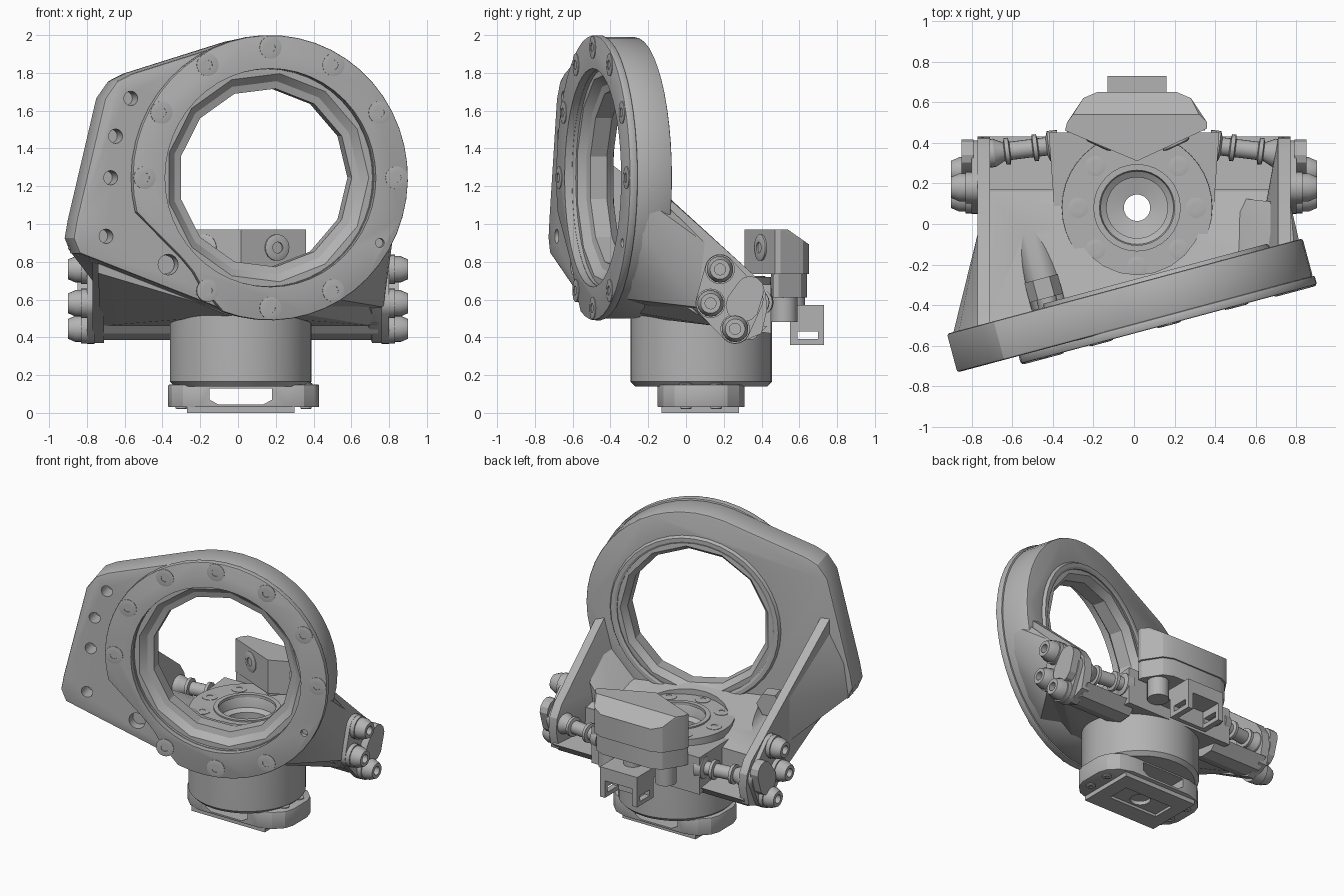
import bpy
import bmesh
from math import cos, sin, pi, radians
from mathutils import Matrix, Vector

default_cube = bpy.data.objects.get("Cube")
if default_cube:
    bpy.data.objects.remove(default_cube, do_unlink=True)

grey = bpy.data.materials.new("machined_grey")
grey.use_nodes = True
grey.diffuse_color = (.45, .45, .45, 1)
grey.node_tree.nodes["Principled BSDF"].inputs["Base Color"].default_value = grey.diffuse_color

parts = []
IDENTITY = Matrix.Identity(4)


def finish(name, bm, matrix=IDENTITY):
    """Turn a bmesh into a named object placed by a matrix."""
    bmesh.ops.remove_doubles(bm, verts=bm.verts, dist=.0005)
    bmesh.ops.recalc_face_normals(bm, faces=bm.faces)
    bm.transform(matrix)
    mesh = bpy.data.meshes.new(name)
    bm.to_mesh(mesh)
    bm.free()
    mesh.materials.append(grey)
    obj = bpy.data.objects.new(name, mesh)
    bpy.context.scene.collection.objects.link(obj)
    parts.append(obj)
    return obj


def lathe(name, profile, matrix=IDENTITY, sides=32, closed=False):
    """Revolve (radius, height) points about the local z axis."""
    bm = bmesh.new()
    rings = [[bm.verts.new((r * cos(2 * pi * i / sides), r * sin(2 * pi * i / sides), h))
              for i in range(sides)] for r, h in profile]
    pairs = list(zip(rings, rings[1:]))
    if closed:
        pairs.append((rings[-1], rings[0]))
    for low, high in pairs:
        for i in range(sides):
            j = (i + 1) % sides
            bm.faces.new((low[i], low[j], high[j], high[i]))
    return finish(name, bm, matrix)


def rod(name, radius, low, high, matrix=IDENTITY, sides=24):
    return lathe(name, [(0, low), (radius, low), (radius, high), (0, high)], matrix, sides)


def prism(name, outline, low, high, matrix=IDENTITY, bevel=.006):
    """Extrude an outline along local z, with rounded rims."""
    bm = bmesh.new()
    face = bm.faces.new([bm.verts.new((x, y, low)) for x, y in outline])
    new = bmesh.ops.extrude_face_region(bm, geom=[face])["geom"]
    moved = [v for v in new if isinstance(v, bmesh.types.BMVert)]
    bmesh.ops.translate(bm, verts=moved, vec=(0, 0, high - low))
    bmesh.ops.recalc_face_normals(bm, faces=bm.faces)
    rims = [e for e in bm.edges if abs(e.verts[0].co.z - e.verts[1].co.z) < .001]
    bmesh.ops.bevel(bm, geom=rims, offset=bevel, segments=2, profile=.5, affect='EDGES')
    return finish(name, bm, matrix)


def hull(name, points):
    """Convex solid around the given points."""
    bm = bmesh.new()
    for p in points:
        bm.verts.new(p)
    found = bmesh.ops.convex_hull(bm, input=bm.verts)
    loose = {g for g in found["geom_interior"] + found["geom_unused"]
             if isinstance(g, bmesh.types.BMVert)}
    bmesh.ops.delete(bm, geom=list(loose), context='VERTS')
    bmesh.ops.dissolve_limit(bm, angle_limit=.02, verts=bm.verts, edges=bm.edges)
    return finish(name, bm)


def box(name, xs, ys, zs):
    return hull(name, [(x, y, z) for x in xs for y in ys for z in zs])


def cut(obj, cutters):
    """Subtract the cutters, bake the result and discard them."""
    for cutter in cutters:
        mod = obj.modifiers.new("cut", 'BOOLEAN')
        mod.operation, mod.solver, mod.object = 'DIFFERENCE', 'EXACT', cutter
    graph = bpy.context.evaluated_depsgraph_get()
    graph.update()
    mesh = bpy.data.meshes.new_from_object(obj.evaluated_get(graph))
    obj.modifiers.clear()
    obj.data = mesh
    for cutter in cutters:
        parts.remove(cutter)
        bpy.data.objects.remove(cutter, do_unlink=True)


def arc(radius, start, end, steps, cx=0, cy=0):
    angles = [radians(start + (end - start) * i / steps) for i in range(steps + 1)]
    return [(cx + radius * cos(a), cy + radius * sin(a)) for a in angles]


def socket_screw(name, radius, height, matrix):
    lathe(name, [(0, height * .4), (radius * .42, height * .4), (radius * .42, height),
                 (radius * .75, height), (radius, height * .6), (radius, -.01)], matrix, 18)


# Ring frame: local x across, local y up, local z out of the front face
RING = Matrix.Translation((.172, -.493, 1.245)) @ Matrix.Rotation(radians(15), 4, 'Z') \
    @ Matrix.Rotation(pi / 2, 4, 'X')


def on_ring(x, y, depth=0):
    return RING @ Matrix.Translation((x, y, depth))


def plate_back(x, z, inset=.04):
    """World point just inside the rear face of the ring plate."""
    return (x, -.268 + .268 * (x - .104) - inset, z)


# Ring plate with its lopsided shoulder
shoulder = [(-.75, .55), (-.83, .51), (-.895, .42), (-1.05, -.22), (-1.068, -.32), (-1.035, -.4)]
plate = prism("ring_plate", arc(.745, -105, 105, 28) + shoulder, -.237, -.04, RING, .012)
holes = [rod("bore_cutter", .575, -.4, .1, RING, 48)]
for x, y in [(-.755, .42), (-.838, .22), (-.865, 0), (-.89, -.31)]:
    holes.append(rod("hole_cutter", .038, -.15, .1, on_ring(x, y), 16))
holes.append(rod("large_hole_cutter", .055, -.15, .1, on_ring(-.55, -.46), 16))
cut(plate, holes)

# Front flange, cut back beside the large hole
clearance = [(-.48, -.43), (-.42, -.5), (-.38, -.57), (-.32, -.64)]
flange = prism("front_flange", arc(.755, -110, 194, 42) + clearance, -.045, 0, RING, .008)
cut(flange, [rod("flange_bore_cutter", .578, -.1, .1, RING, 48),
             rod("pin_cutter", .024, -.03, .1, on_ring(.6, -.345), 12)])

# Faceted liner in the bore and the smooth rear lip
lathe("bore_liner", [(.6, -.06), (.555, -.06), (.515, -.1), (.475, -.11),
                     (.475, -.2), (.51, -.245), (.6, -.235)], RING, 13, closed=True)
lathe("rear_lip", [(.53, -.22), (.53, -.25), (.545, -.257), (.57, -.257), (.585, -.23)],
      RING, 40, closed=True)

# Flush flange screws, two positions left empty
for i in range(12):
    if i not in (7, 11):
        x, y = .69 * cos(i * pi / 6), .69 * sin(i * pi / 6)
        socket_screw("flange_screw", .06, .006, on_ring(x, y))

# Clamp bolt behind the large hole
rod("clamp_nut", .085, -.38, -.28, on_ring(-.55, -.46), 6)
rod("clamp_shank", .05, -.3, -.1, on_ring(-.55, -.46))

# Swivel hub with a stepped through hole
HUB = Matrix.Translation((.015, .08, 0))
lathe("swivel_hub", [(.065, .14), (.35, .14), (.375, .165), (.375, .5), (.37, .72), (.2, .72),
                     (.19, .7), (.18, .64), (.15, .62), (.15, .22), (.065, .2)], HUB, 40, closed=True)
lathe("hub_lip", [(.185, .71), (.185, .73), (.215, .73), (.215, .71)], HUB, 32, closed=True)
for i in range(8):
    turn = Matrix.Rotation(i * pi / 4, 4, 'Z')
    socket_screw("hub_screw", .05, .005, HUB @ turn @ Matrix.Translation((.29, 0, .72)))

# Cradle floor sloping up to the ring plate, and the block around the hub
floor = hull("cradle_floor", [(s * .73, .16, z) for s in (-1, 1) for z in (.46, .64)]
             + [plate_back(*p) for p in [(-.74, .8), (-.74, .74), (0, .52), (0, .7),
                                         (.3, .53), (.66, .66), (.68, .76)]])
block = hull("hub_block", [(s * x, y, z) for s in (-1, 1)
                           for x, y, z in [(.38, -.1, .5), (.38, -.1, .66),
                                           (.42, .45, .42), (.42, .45, .68)]])
for body in (floor, block):
    cut(body, [rod("hub_cutter", .33, 0, 1, HUB)])
cut(floor, [rod("trough_cutter", .085, -.9, -.24, on_ring(-.55, -.47))])

# Side ribs from the plate down to the pivot ends
tip = [(.37, .72), (.42, .64), (.43, .55), (.4, .42), (.28, .37), (.2, .41), (.1, .52)]
rib_roots = {1: [(.71, 1.19), (.77, 1.17), (.74, .9), (.6, .72), (.66, .8)],
             -1: [(-.71, 1.42), (-.77, 1.42), (-.71, .8), (-.77, .82)]}
for side, roots in rib_roots.items():
    hull("side_rib", [(side * x, y, z) for x in (.71, .77) for y, z in tip]
         + [plate_back(x, z) for x, z in roots])

# Left flare reaching across the ring rim, right flare behind the shoulder
rim_points = [(RING @ Vector((x, y, -.07)))[:] for x, y in
              [(.72, -.1), (.68, -.27), (.61, -.4), (.5, -.54), (.36, -.64)]]
hull("left_flare", rim_points + [plate_back(*p) for p in [(.79, 1.12), (.76, .92), (.35, .57)]]
     + [(.77, .06, .56), (.77, .1, .9), (.72, .1, .7), (.4, .14, .48)])
hull("right_flare", [plate_back(*p) for p in [(-.9, .87), (-.87, 1.1), (-.74, .8), (-.75, 1.35)]]
     + [(-.77, -.05, .7), (-.77, -.05, 1), (-.73, -.05, .7)])

# Pivot arms, shafts and bolted end plates, mirrored
bolts = [(.18, .76), (.13, .58), (.26, .445)]
for side in (-1, 1):
    hull("arm_floor", [(side * x, y, z) for x in (.34, .74) for y, z in
                       [(.13, .48), (.18, .42), (.27, .385), (.36, .39), (.43, .46)]])
    box("arm_wall", (side * .34, side * .74), (.12, .17), (.47, .64))
    axis = Matrix.Rotation(side * pi / 2, 4, 'Y')
    tilt = Matrix.Rotation(-side * radians(7), 4, 'Z')
    shaft = [(0, -.2), (.075, -.2), (.075, -.15), (.045, -.14)]
    for h in (-.1, .04):
        shaft += [(.045, h), (.066, h + .005), (.066, h + .025), (.045, h + .03)]
    lathe("pivot_shaft", shaft + [(.07, .12), (.07, .18)],
          Matrix.Translation((side * .57, .365, .585)) @ tilt @ axis, 20)
    rim = [p for y, z in bolts + [(.33, .6)] for p in arc(.08, 0, 345, 23, y, z)]
    hull("end_plate", [(side * x, y, z) for x in (.76, .8) for y, z in rim])
    cap = arc(.075, 0, 330, 11, .34, .65) + arc(.09, 0, 330, 11, .3, .57)
    hull("pivot_cap", [(side * x, y, z) for x in (.79, .85) for y, z in cap])
    for y, z in bolts:
        seat = Matrix.Translation((side * .8, y, z)) @ axis
        rod("bolt_washer", .078, 0, .03, seat)
        socket_screw("end_bolt", .07, .1, seat)

# Rear drive cover with its pointed front and sloped back
wedge = [(.015, .31), (-.34, .46), (-.33, .5), (-.25, .62), (-.18, .65),
         (.21, .65), (.28, .62), (.36, .5), (.36, .47)]
hull("drive_cover", [(x, y, .735) for x, y in wedge]
     + [(x, y, .97 - .7 * max(0, y - .54)) for x, y in wedge]
     + [(x, .54, .97) for x in (-.3, .32)])
hull("drive_base", [(x * .97, y - .01, z) for x, y in wedge[1:] for z in (.61, .736)])
for side in (-1, 1):
    facing = Vector((side * .42, -.9, 0)).to_track_quat('Z', 'Y').to_matrix().to_4x4()
    socket_screw("cover_screw", .07, .015, Matrix.Translation((.015 + side * .19, .398, .875)) @ facing)
    rod("drive_foot", .07, .48, .62, Matrix.Translation((.015 + side * .22, .52, 0)), 16)

# Drive pulley and its open sensor bracket
rod("drive_pulley", .06, .52, .62, Matrix.Translation((.015, .57, 0)))
box("bracket_top", (-.13, .16), (.43, .73), (.5, .57))
bracket = box("sensor_bracket", (-.13, .16), (.55, .73), (.36, .51))
cut(bracket, [box("slot_cutter", (-1, 1), (.59, .7), (.39, .43)),
              box("gap_cutter", (-.09, .12), (.58, 1), (.3, .48))])

# Mounting foot with a window right through and a bottom pad
foot_outline = [(-.37, 0), (-.35, -.06), (-.29, -.12), (-.2, -.15), (.26, -.15), (.35, -.12),
                (.41, -.06), (.43, 0), (.43, .16), (.41, .22), (.35, .28), (.26, .31),
                (-.2, .31), (-.29, .28), (-.35, .22), (-.37, .16)]
foot = prism("mounting_foot", foot_outline, .03, .15)
cut(foot, [hull("window_cutter", [(.015 + s * x, y, z) for s in (-1, 1) for y in (-1, 1)
                                  for x, z in [(.12, .045), (.165, .07), (.165, .13)]]),
           rod("foot_bore_cutter", .066, -1, 1, HUB)])
pad = box("foot_pad", (-.27, .3), (-.13, .28), (0, .035))
cut(pad, [rod("pad_bore_cutter", .066, -1, 1, HUB),
          box("groove_cutter", (-.18, .2), (0, .16), (-.1, .018))])
for x in (-.3, .36):
    for y in (0, .16):
        socket_screw("foot_screw", .035, .01, Matrix.Translation((x, y, .15)))
        socket_screw("foot_bottom_screw", .03, .01,
                     Matrix.Translation((x, y, .03)) @ Matrix.Rotation(pi, 4, 'X'))

# Smooth curved faces, keep machined edges sharp
for obj in parts:
    obj.data.shade_smooth()
    obj.data.set_sharp_from_angle(angle=radians(24))
